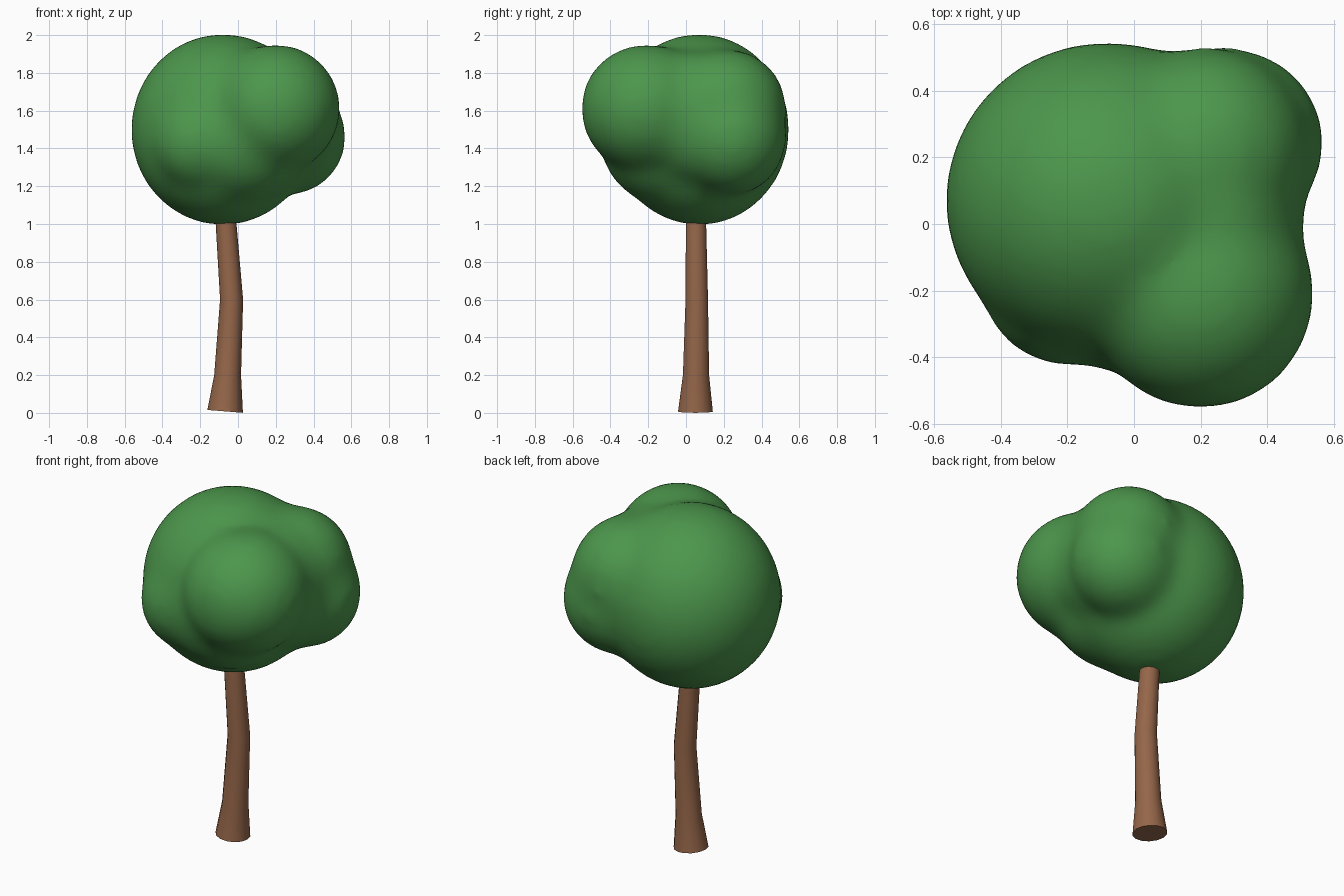
import bpy, bmesh, math
from mathutils import Matrix, Vector

cube = bpy.data.objects.get("Cube")
if cube:
    bpy.data.objects.remove(cube, do_unlink=True)


def material(name, rgb):
    mat = bpy.data.materials.new(name)
    mat.use_nodes = True
    color = (*rgb, 1.0)
    mat.diffuse_color = color
    mat.node_tree.nodes["Principled BSDF"].inputs["Base Color"].default_value = color
    return mat


def mesh_object(name, bm, mat):
    mesh = bpy.data.meshes.new(name)
    bm.to_mesh(mesh)
    bm.free()
    mesh.materials.append(mat)
    obj = bpy.data.objects.new(name, mesh)
    bpy.context.collection.objects.link(obj)
    bpy.ops.object.select_all(action="DESELECT")
    obj.select_set(True)
    bpy.context.view_layer.objects.active = obj
    return obj


leaf_green = material("leaf green", (0.072, 0.305, 0.072))
bark_brown = material("bark brown", (0.30, 0.133, 0.067))

# Crown: overlapping lobes (centre, radii) fused and softened
lobes = [
    ((-0.08, 0.07, 1.50), (0.49, 0.48, 0.51)),      # main mass
    ((0.27, 0.245, 1.46), (0.305, 0.29, 0.31)),     # back lobe, lower half
    ((0.22, 0.215, 1.61), (0.31, 0.32, 0.32)),      # back lobe, upper half
    ((0.20, -0.21, 1.61), (0.345, 0.35, 0.345)),    # front lobe
    ((0.23, 0.03, 1.56), (0.285, 0.25, 0.36)),      # saddle between the lobes
    ((0.03, -0.12, 1.46), (0.36, 0.34, 0.36)),      # slope under the front lobe
    ((-0.20, -0.18, 1.44), (0.26, 0.25, 0.27)),     # small front lump
]
bm = bmesh.new()
for centre, radii in lobes:
    place = Matrix.Translation(centre) @ Matrix.Diagonal((*radii, 1.0))
    bmesh.ops.create_icosphere(bm, subdivisions=4, radius=1.0, matrix=place)
crown = mesh_object("crown", bm, leaf_green)
remesh = crown.modifiers.new("fuse", "REMESH")
remesh.mode = "VOXEL"
remesh.voxel_size = 0.028
remesh.use_smooth_shade = True
soften = crown.modifiers.new("soften", "SMOOTH")
soften.factor = 0.5
soften.iterations = 36
for mod in ("fuse", "soften"):
    bpy.ops.object.modifier_apply(modifier=mod)
bpy.ops.object.shade_smooth()

# Trunk: bent tapering tube lofted through rings (centre, radius)
SIDES = 14
sections = [
    ((-0.068, 0.050, 0.008), 0.094),
    ((-0.055, 0.053, 0.20), 0.071),
    ((-0.034, 0.057, 0.60), 0.061),
    ((-0.063, 0.053, 1.00), 0.055),
    ((-0.080, 0.052, 1.20), 0.050),
]
bm = bmesh.new()
rings = []
for i, (centre, radius) in enumerate(sections):
    lean = -0.08 if i == 0 else 0.0     # slightly tilted foot
    ring = []
    for k in range(SIDES):
        a = math.tau * k / SIDES
        dx, dy = radius * math.cos(a), radius * math.sin(a)
        ring.append(bm.verts.new(Vector(centre) + Vector((dx, dy, lean * dx))))
    rings.append(ring)
for low, high in zip(rings, rings[1:]):
    for k in range(SIDES):
        n = (k + 1) % SIDES
        bm.faces.new((low[k], low[n], high[n], high[k]))
bm.faces.new(rings[0][::-1])
bm.faces.new(rings[-1])
trunk = mesh_object("trunk", bm, bark_brown)
bpy.ops.object.shade_smooth_by_angle(angle=math.radians(35))
